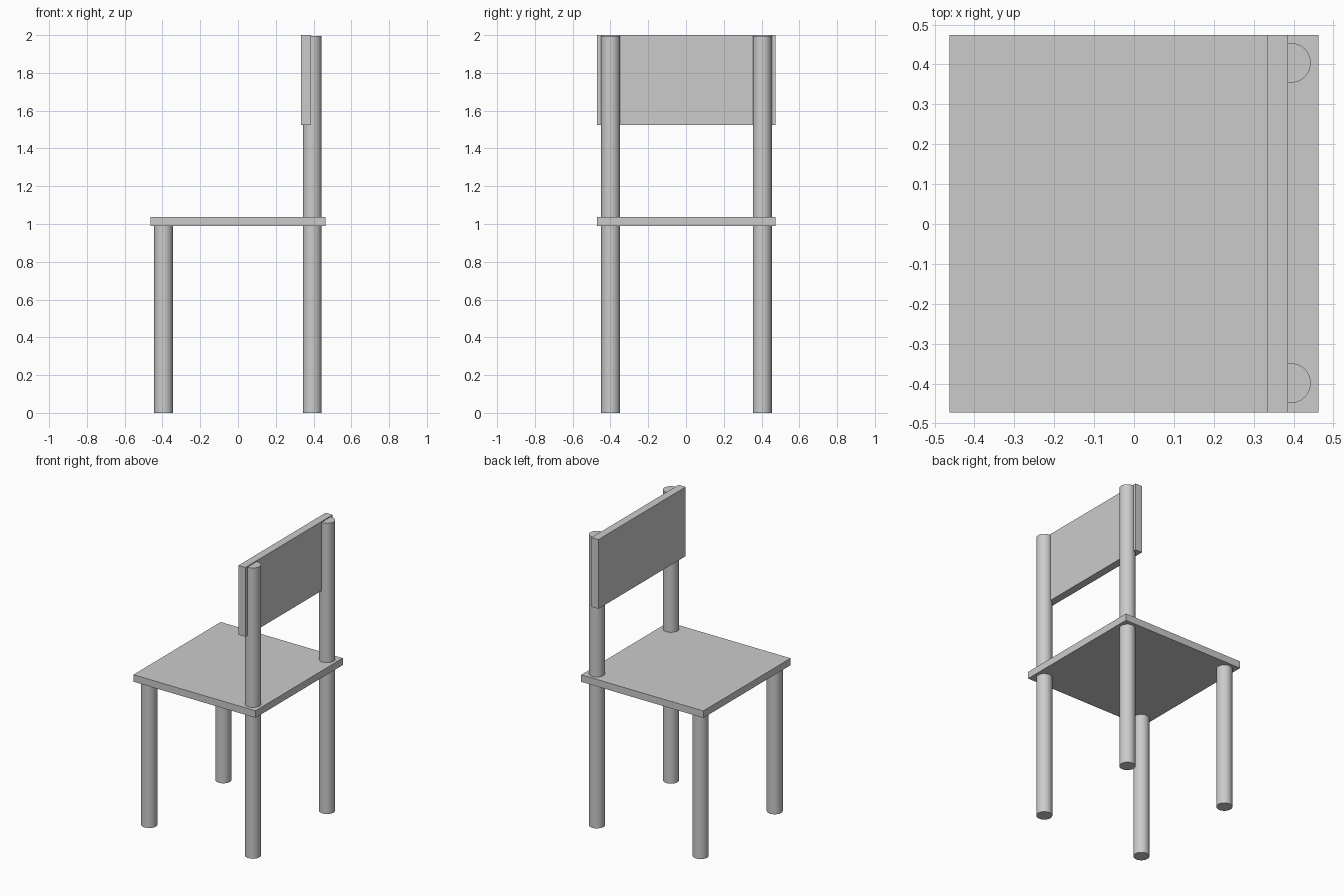
import bpy

if "Cube" in bpy.data.objects:
    bpy.data.objects.remove(bpy.data.objects["Cube"])


def box(name, x, y, z):
    """Box from (min, max) ranges on each axis."""
    bpy.ops.mesh.primitive_cube_add(
        size=1, location=[(a + b) / 2 for a, b in (x, y, z)])
    ob = bpy.context.object
    ob.name = name
    ob.scale = [b - a for a, b in (x, y, z)]
    bpy.ops.object.transform_apply(location=False, rotation=False, scale=True)


def post(name, x, y, height):
    """Round upright standing on the floor."""
    bpy.ops.mesh.primitive_cylinder_add(
        vertices=32, radius=0.05, depth=height, location=(x, y, height / 2))
    bpy.context.object.name = name
    bpy.ops.object.shade_smooth_by_angle()


# Seat board and back panel share the same width
WIDTH = (-0.472, 0.474)
box("seat", (-0.463, 0.463), WIDTH, (0.99, 1.038))
box("backrest", (0.333, 0.386), WIDTH, (1.525, 2.0))

# Short legs under the seat, tall posts carrying the backrest
for side, y in (("left", 0.404), ("right", -0.399)):
    post("short_leg_" + side, -0.394, y, 0.995)
    post("tall_post_" + side, 0.393, y, 1.994)
